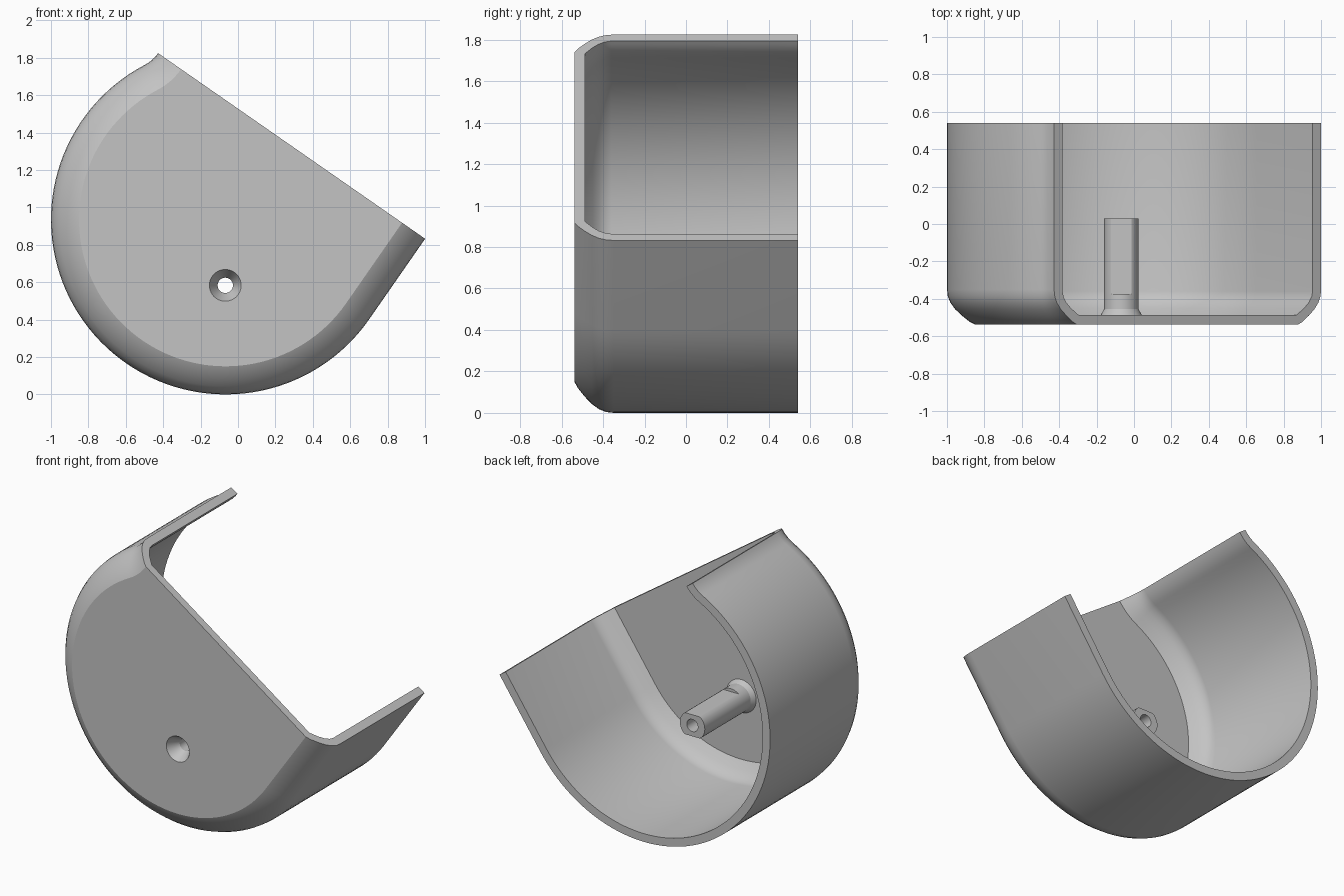
import bpy, bmesh, math
from mathutils import Vector

cube = bpy.data.objects.get("Cube")
if cube:
    bpy.data.objects.remove(cube)

grey = bpy.data.materials.new("plain grey")
grey.use_nodes = True
grey.diffuse_color = (0.55, 0.55, 0.55, 1)
grey.node_tree.nodes["Principled BSDF"].inputs["Base Color"].default_value = grey.diffuse_color

R, CX, CUT, BACK = 0.934, -0.066, 0.525, 0.54
TILT = math.radians(-34.8)
HOLE_X, HOLE_Z, SINK_R, SIDES = -0.068, 0.583, 0.085, 40


def finish(bm, name):
    bmesh.ops.recalc_face_normals(bm, faces=bm.faces)
    mesh = bpy.data.meshes.new(name)
    bm.to_mesh(mesh)
    bm.free()
    obj = bpy.data.objects.new(name, mesh)
    bpy.context.collection.objects.link(obj)
    mesh.materials.append(grey)
    bpy.ops.object.select_all(action='DESELECT')
    obj.select_set(True)
    bpy.context.view_layer.objects.active = obj
    bpy.ops.object.shade_smooth_by_angle(angle=math.radians(27))
    return obj


def skin(bm, a, b, closed=False):
    n = len(a)
    for i in range(n if closed else n - 1):
        j = (i + 1) % n
        bm.faces.new((a[i], a[j], b[j], b[i]))


def circle(bm, r, y, flat=None):
    ring = []
    for i in range(SIDES):
        t = 2 * math.pi * i / SIDES
        x, z = r * math.cos(t), r * math.sin(t)
        if flat:
            z = max(-flat, min(flat, z))
        ring.append(bm.verts.new((HOLE_X + x, y, HOLE_Z + z)))
    return ring


def wall_path():
    """Points and inward directions: flared lip, round wall, straight wall."""
    lip_u = -0.805
    f = (lip_u ** 2 + CUT ** 2 - R ** 2) / (2 * (R + lip_u))
    c = Vector((lip_u - f, CUT))
    join = math.atan2(-c.y, -c.x)
    path = []
    for i in range(6):
        t = join * i / 6
        d = Vector((math.cos(t), math.sin(t)))
        path.append((c + f * d, d))
    start, n = math.pi + join, 72
    for i in range(n + 1):
        t = start + (2 * math.pi - start) * i / n
        d = Vector((math.cos(t), math.sin(t)))
        path.append((R * d, -d))
    path.append((Vector((R, CUT)), Vector((-1, 0))))
    return path


def place(p, y):
    c, s = math.cos(TILT), math.sin(TILT)
    return (CX + p.x * c - p.y * s, y, R + p.x * s + p.y * c)


# Cover: rounded shell open at the back and along the slanted cut
outer = [(0, BACK), (0, -0.35), (0.004, -0.385), (0.018, -0.42), (0.043, -0.455),
         (0.08, -0.49), (0.12, -0.522), (0.15, -0.538)]
inner = [(0.055, BACK), (0.055, -0.36), (0.062, -0.39), (0.08, -0.42),
         (0.11, -0.45), (0.16, -0.487)]
path = wall_path()
bm = bmesh.new()
shells = []
for profile in (outer, inner):
    rings = [[bm.verts.new(place(p + d * inset, y)) for p, d in path] for inset, y in profile]
    for a, b in zip(rings, rings[1:]):
        skin(bm, a, b)
    shells.append(rings)
out, inn = shells
skin(bm, out[0], inn[0])

# Slanted cut face
bm.faces.new([r[0] for r in out] + [r[-1] for r in reversed(out)]
             + [r[-1] for r in inn] + [r[0] for r in reversed(inn)])

# Flat front and floor, each with the screw hole left open
for ring, r in ((out[-1], SINK_R), (inn[-1], 0.11)):
    edges = []
    for loop in (ring, circle(bm, r, ring[0].co.y)):
        for a, b in zip(loop, loop[1:] + loop[:1]):
            edges.append(bm.edges.get((a, b)) or bm.edges.new((a, b)))
    bmesh.ops.triangle_fill(bm, use_beauty=True, use_dissolve=False, edges=edges,
                            normal=(0, -1, 0))
finish(bm, "cover_shell")

# Screw post: countersink, bore, and a shaft with two flats
bm = bmesh.new()
profile = [(SINK_R, -0.538, None), (0.041, -0.46, None), (0.041, 0.03, None),
           (0.092, 0.03, 0.072), (0.092, -0.375, 0.072), (0.092, -0.375, None),
           (0.092, -0.455, None), (0.11, -0.487, None)]
rings = [circle(bm, *p) for p in profile]
for a, b in zip(rings, rings[1:]):
    skin(bm, a, b, True)
bmesh.ops.remove_doubles(bm, verts=bm.verts, dist=0.0001)
finish(bm, "screw_post")
